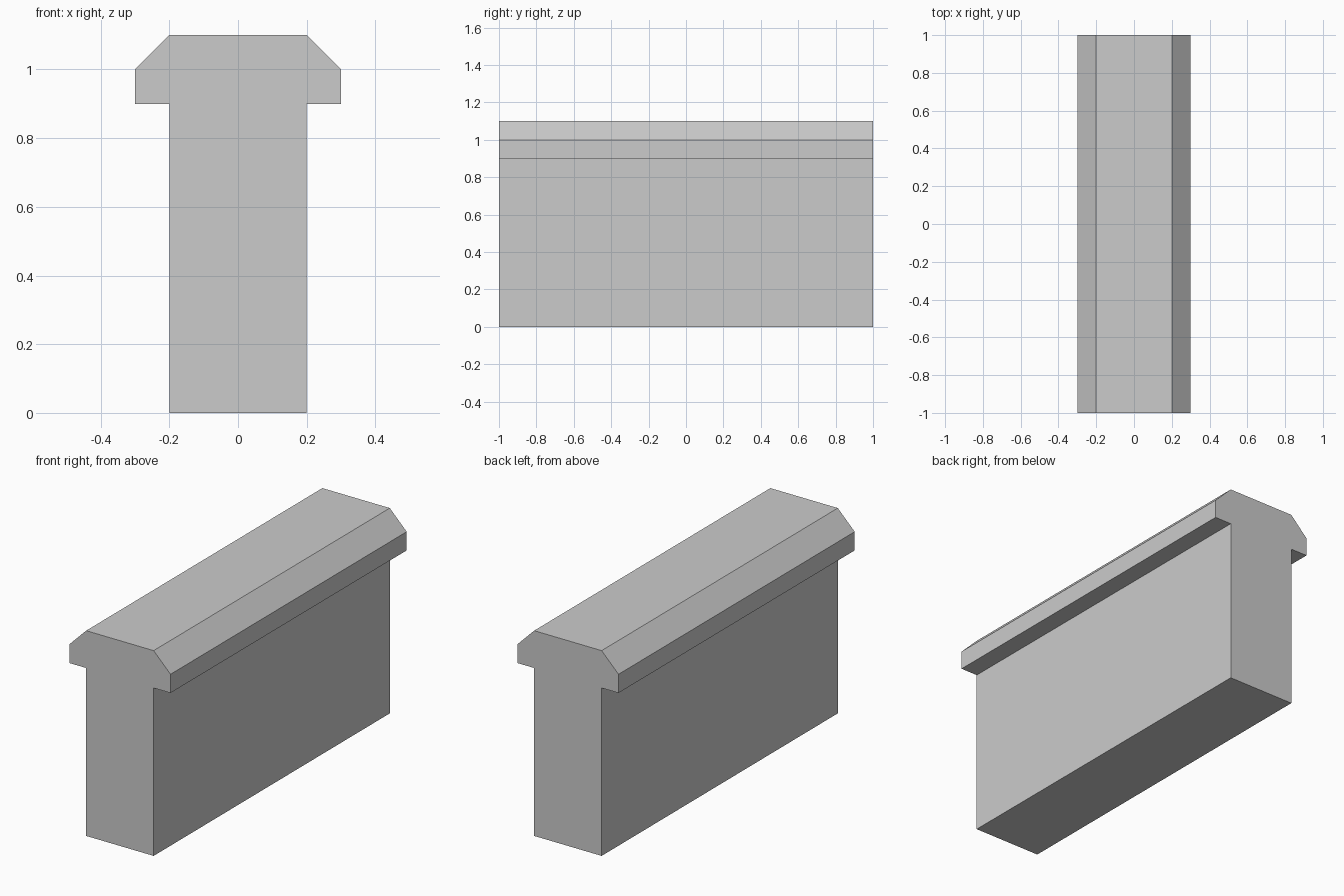
import bpy
import bmesh

cube = bpy.data.objects.get("Cube")
if cube:
    bpy.data.objects.remove(cube, do_unlink=True)

# Plain grey material
COLOUR = (0.6, 0.6, 0.6, 1.0)
grey = bpy.data.materials.new("plain_grey")
grey.use_nodes = True
grey.diffuse_color = COLOUR
for node in grey.node_tree.nodes:
    if node.type == "BSDF_PRINCIPLED":
        node.inputs["Base Color"].default_value = COLOUR


def extrude_profile(name, half, length, material):
    """Mirror a half profile (x, z) and extrude it along y."""
    outline = half + [(-x, z) for x, z in reversed(half)]
    bm = bmesh.new()
    face = bm.faces.new([bm.verts.new((x, -length / 2, z)) for x, z in outline])
    result = bmesh.ops.extrude_face_region(bm, geom=[face], use_keep_orig=True)
    moved = [v for v in result["geom"] if isinstance(v, bmesh.types.BMVert)]
    bmesh.ops.translate(bm, verts=moved, vec=(0, length, 0))
    bmesh.ops.recalc_face_normals(bm, faces=bm.faces)
    mesh = bpy.data.meshes.new(name)
    bm.to_mesh(mesh)
    bm.free()
    mesh.materials.append(material)
    obj = bpy.data.objects.new(name, mesh)
    bpy.context.collection.objects.link(obj)
    return obj


# Wall with an overhanging, chamfered coping, as one solid
half_profile = [(0.2, 0), (0.2, 0.9), (0.3, 0.9), (0.3, 1.0), (0.2, 1.1)]
extrude_profile("coped_wall", half_profile, 2.0, grey)
